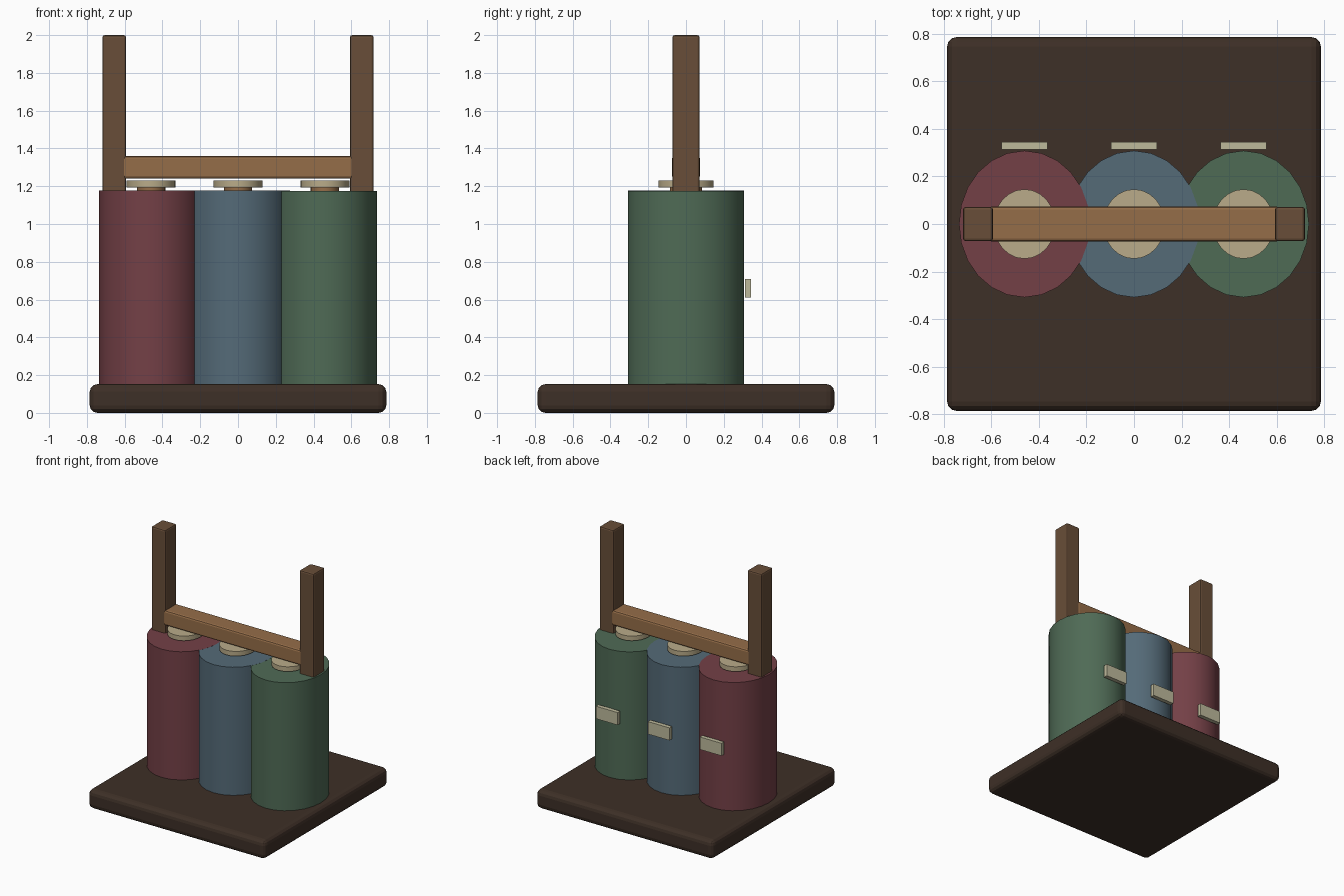
import bpy
from math import radians

if "Cube" in bpy.data.objects:
    bpy.data.objects.remove(bpy.data.objects["Cube"])


def material(name, r, g, b):
    m = bpy.data.materials.new(name)
    m.diffuse_color = [(c / 255) ** 2.2 for c in (r, g, b)] + [1]
    m.use_nodes = True
    m.node_tree.nodes["Principled BSDF"].inputs["Base Color"].default_value = m.diffuse_color
    return m


DARK = material("dark_wood", 64, 51, 43)
POST = material("post_wood", 104, 79, 59)
BAR = material("bar_wood", 148, 109, 74)
CREAM = material("cream", 184, 170, 136)
LABEL = material("label", 188, 184, 154)
CLOTH = {"red": material("red", 115, 66, 72),
         "blue": material("blue", 85, 106, 119),
         "green": material("green", 80, 106, 86)}


def finish(name, size, mat):
    ob = bpy.context.object
    ob.name = name
    ob.scale = size
    bpy.ops.object.transform_apply(location=False, rotation=False, scale=True)
    ob.data.materials.append(mat)
    return ob


def box(name, lo, hi, mat, bevel=0, segments=2):
    centre = [(a + b) / 2 for a, b in zip(lo, hi)]
    bpy.ops.mesh.primitive_cube_add(size=1, location=centre)
    ob = finish(name, [b - a for a, b in zip(lo, hi)], mat)
    if bevel:
        mod = ob.modifiers.new("rounded_edges", 'BEVEL')
        mod.width = bevel
        mod.segments = segments
    return ob


def drum(name, x, rx, ry, z0, z1, mat):
    bpy.ops.mesh.primitive_cylinder_add(vertices=24, radius=1, depth=1,
                                        location=(x, 0, (z0 + z1) / 2))
    ob = finish(name, (rx, ry, z1 - z0), mat)
    bpy.ops.object.shade_smooth_by_angle(angle=radians(30))
    return ob


# Base slab
box("base", (-0.785, -0.785, 0), (0.785, 0.785, 0.152), DARK, 0.04, 3)

# Three rolls, each with a core, an end cap and a label on the back
for i, (colour, mat) in enumerate(CLOTH.items()):
    x = (i - 1) * 0.46
    drum(colour + "_roll", x, 0.275, 0.308, 0.14, 1.177 - i * 0.0005, mat)
    drum(colour + "_core", x, 0.075, 0.085, 1.1, 1.2, BAR)
    drum(colour + "_cap", x, 0.13, 0.146, 1.192, 1.23, CREAM)
    box(colour + "_label", (x - 0.096, 0.312, 0.61), (x + 0.096, 0.345, 0.71), LABEL)

# Upright posts
for name, s in (("left", -1), ("right", 1)):
    box(name + "_post", (s * 0.655 - 0.063, -0.072, 0.14),
        (s * 0.655 + 0.063, 0.072, 2.0), POST, 0.012)

# Crossbar
box("crossbar", (-0.61, -0.074, 1.24), (0.61, 0.074, 1.36), BAR, 0.014)
